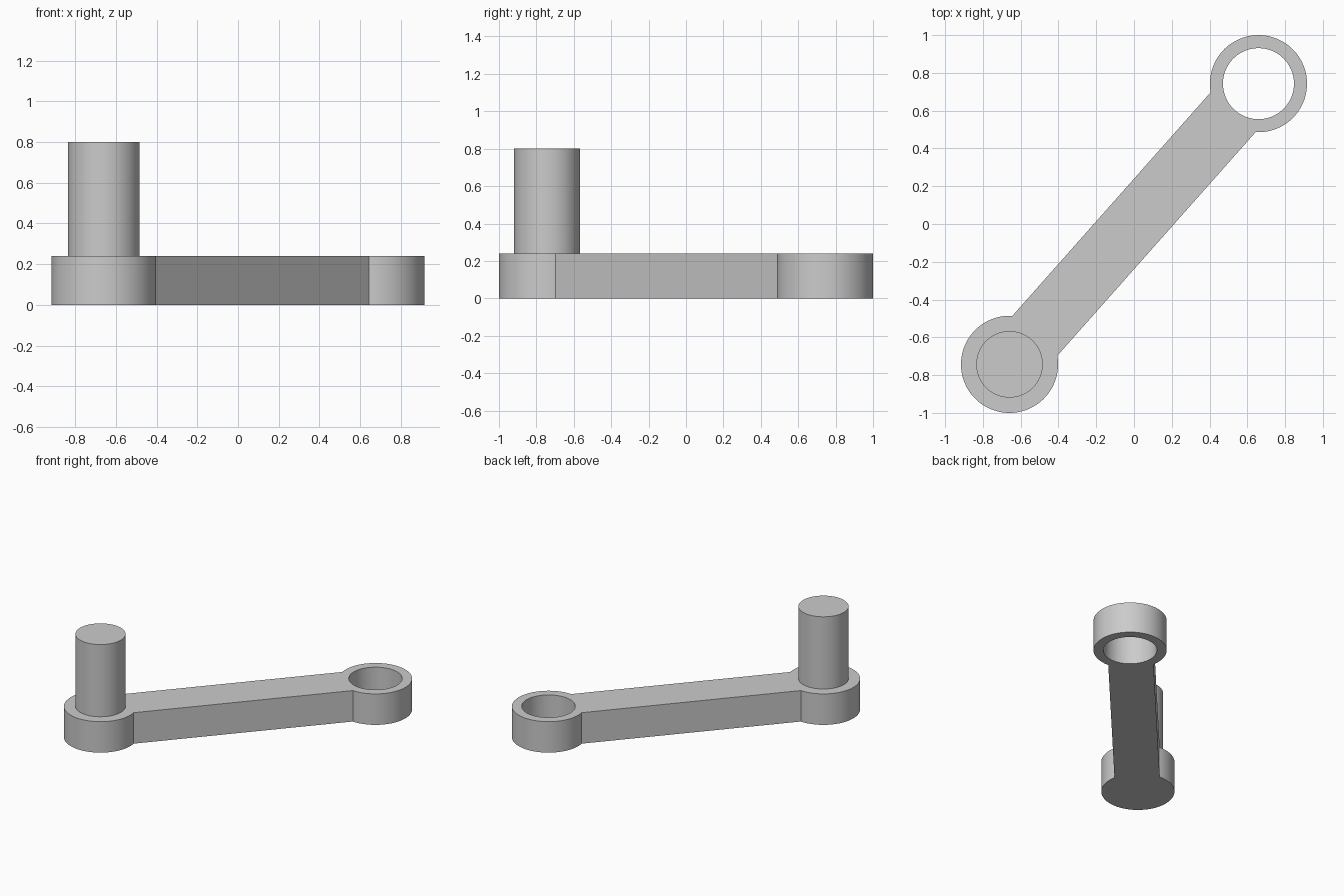
import bpy, bmesh
from math import atan2, asin, pi, cos, sin

if "Cube" in bpy.data.objects:
    bpy.data.objects.remove(bpy.data.objects["Cube"])

CX, CY = 0.659, 0.743      # boss centres at +/-(CX, CY)
BOSS_R, HOLE_R, PIN_R = 0.257, 0.188, 0.176
HALF_W, ARM_H, PIN_TOP = 0.159, 0.24, 0.8
SEG = 96


def arc(cx, cy, r, a0, a1, n):
    """Points from angle a0 to a1, both ends included."""
    return [(cx + r * cos(a0 + (a1 - a0) * i / n),
             cy + r * sin(a0 + (a1 - a0) * i / n)) for i in range(n + 1)]


def plate(name, loops, z0, z1):
    """Extrude closed outlines (outer first, then holes) from z0 to z1."""
    bm = bmesh.new()
    edges = []
    for pts in loops:
        vs = [bm.verts.new((x, y, z0)) for x, y in pts]
        edges += [bm.edges.new((vs[i - 1], vs[i])) for i in range(len(vs))]
    bmesh.ops.triangle_fill(bm, edges=edges, use_beauty=True, use_dissolve=False)
    ext = bmesh.ops.extrude_face_region(bm, geom=bm.faces[:], use_keep_orig=True)
    top = [g for g in ext["geom"] if isinstance(g, bmesh.types.BMVert)]
    bmesh.ops.translate(bm, verts=top, vec=(0, 0, z1 - z0))
    bmesh.ops.recalc_face_normals(bm, faces=bm.faces[:])
    mesh = bpy.data.meshes.new(name)
    bm.to_mesh(mesh)
    bm.free()
    ob = bpy.data.objects.new(name, mesh)
    bpy.context.collection.objects.link(ob)
    bpy.ops.object.select_all(action='DESELECT')
    bpy.context.view_layer.objects.active = ob
    ob.select_set(True)
    bpy.ops.object.shade_smooth_by_angle(angle=0.5)
    return ob


# Crank arm: two round bosses joined by a straight web, with a through hole
axis = atan2(CY, CX)
gap = asin(HALF_W / BOSS_R)
outer = []
for s, a in ((1, axis + pi), (-1, axis)):
    outer += arc(s * CX, s * CY, BOSS_R, a + gap, a + 2 * pi - gap, SEG)
hole = arc(CX, CY, HOLE_R, 0, 2 * pi, SEG)[:-1]
plate("crank_arm", [outer, hole], 0, ARM_H)

# Pin standing on the solid boss
plate("pin", [arc(-CX, -CY, PIN_R, 0, 2 * pi, SEG)[:-1]], ARM_H, PIN_TOP)
